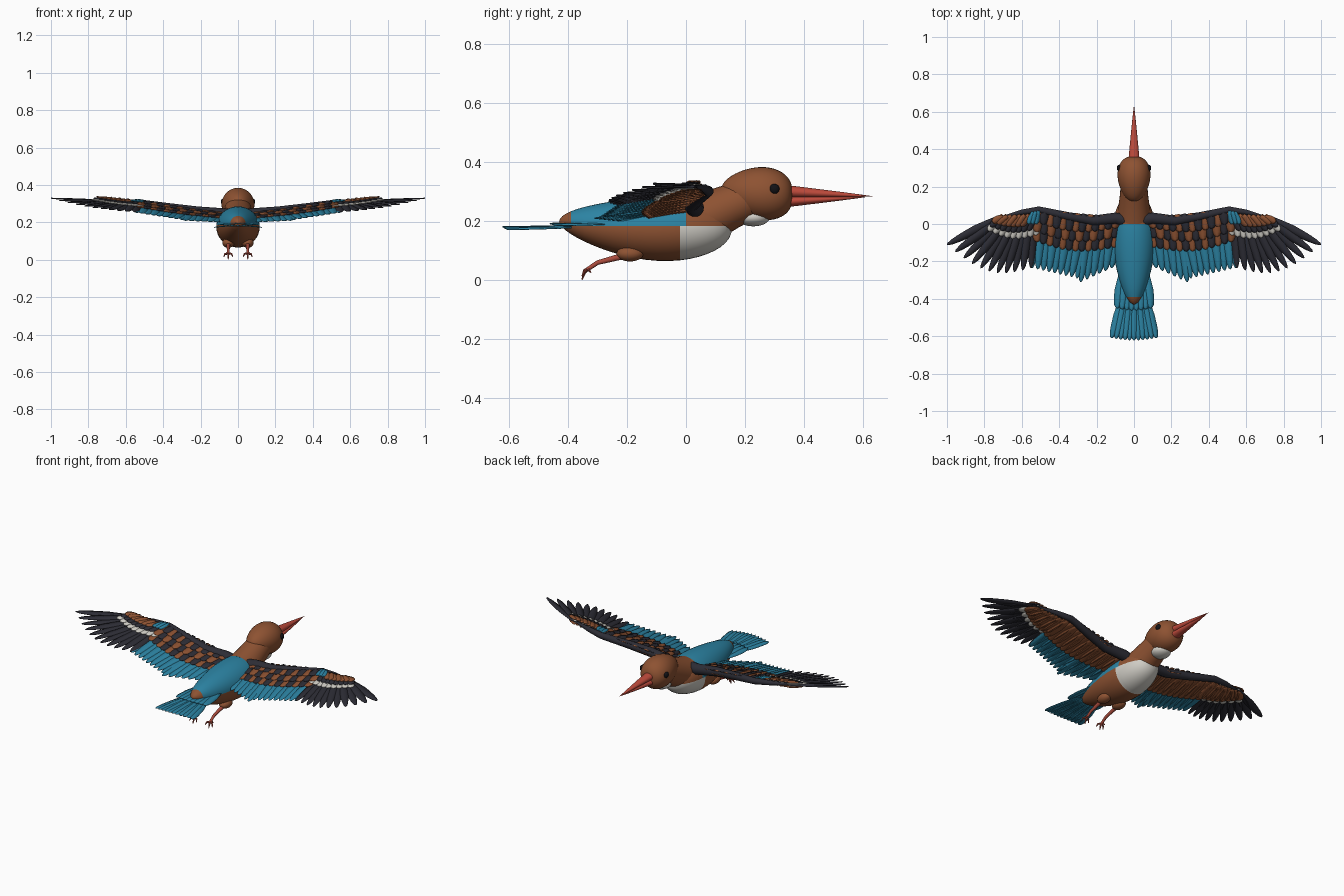
import bpy, bmesh, math
from mathutils import Vector

cube = bpy.data.objects.get("Cube")
if cube:
    bpy.data.objects.remove(cube, do_unlink=True)


def material(name, red, green, blue):
    mat = bpy.data.materials.new(name)
    mat.use_nodes = True
    colour = (red, green, blue, 1)
    mat.diffuse_color = colour
    mat.node_tree.nodes["Principled BSDF"].inputs["Base Color"].default_value = colour
    return mat


chestnut = material("chestnut", .27, .085, .032)
turquoise = material("turquoise", .025, .23, .37)
charcoal = material("charcoal", .026, .026, .036)
cream = material("cream_white", .63, .61, .56)
beak_red = material("beak_red", .52, .07, .045)
leg_red = material("leg_red", .4, .07, .045)
eye_black = material("eye_black", .006, .006, .008)


def finish(name, bm, materials):
    """Turn a bmesh into a smooth-shaded object."""
    bmesh.ops.recalc_face_normals(bm, faces=bm.faces)
    mesh = bpy.data.meshes.new(name)
    bm.to_mesh(mesh)
    bm.free()
    for mat in materials:
        mesh.materials.append(mat)
    part = bpy.data.objects.new(name, mesh)
    bpy.context.collection.objects.link(part)
    bpy.ops.object.select_all(action="DESELECT")
    part.select_set(True)
    bpy.context.view_layer.objects.active = part
    bpy.ops.object.shade_smooth_by_angle(angle=math.radians(40))
    return part


def skin(bm, rings):
    """Bridge closed rings of vertices and cap both ends."""
    for a, b in zip(rings, rings[1:]):
        for i in range(len(a)):
            bm.faces.new((a[i - 1], a[i], b[i], b[i - 1]))
    bm.faces.new(rings[0])
    bm.faces.new(rings[-1])


def circle(sides):
    return [(math.cos(math.tau * i / sides), math.sin(math.tau * i / sides)) for i in range(sides)]


def spindle(start, end, width, depth, profile, sag=0, steps=24):
    """Elliptical body between two (y, z) points; profile gives its fullness."""
    bm = bmesh.new()
    rings = []
    for i in range(steps + 1):
        u = (1 - math.cos(math.pi * i / steps)) / 2
        y, z = Vector(start).lerp(Vector(end), u)
        z -= sag * math.sin(math.pi * u)
        full = max(profile(u), .01)
        rings.append([bm.verts.new((c * width * full, y, z + s * depth * full))
                      for c, s in circle(36)])
    skin(bm, rings)
    return bm


def egg(lean, blunt):
    return lambda u: max(math.sin(math.pi * u ** lean), 0) ** blunt


def tube(name, points, radii, mat, sides=14):
    bm = bmesh.new()
    points = [Vector(p) for p in points]
    rings = []
    for i, (p, radius) in enumerate(zip(points, radii)):
        ahead = points[min(i + 1, len(points) - 1)] - points[max(i - 1, 0)]
        turn = ahead.to_track_quat("Z", "Y")
        rings.append([bm.verts.new(p + turn @ Vector((c, s, 0)) * radius) for c, s in circle(sides)])
    skin(bm, rings)
    finish(name, bm, [mat])


def ellipsoid(name, centre, size, mat):
    bm = bmesh.new()
    bmesh.ops.create_uvsphere(bm, u_segments=24, v_segments=14, radius=1)
    bmesh.ops.scale(bm, verts=bm.verts, vec=size)
    bmesh.ops.translate(bm, verts=bm.verts, vec=centre)
    finish(name, bm, [mat])


def feather_row(name, count, roots, tips, bulge, half, surface, materials, sharp=8, flip=1):
    """Ridged blades fanned between two root points and two tip points."""
    bm = bmesh.new()
    steps = 7
    for i in range(count):
        u = i / (count - 1)
        root = Vector(roots[0]).lerp(Vector(roots[1]), u)
        tip = Vector(tips[0]).lerp(Vector(tips[1]), u)
        tip.y -= bulge * math.sin(math.pi * u)
        across = (tip - root).orthogonal().normalized() * half
        rows = []
        for j in range(steps + 1):
            t = math.sin(math.pi / 2 * j / steps)
            width = max(min(1, .5 + 1.2 * t) * math.sqrt(max(1 - t ** sharp, 0)), .04)
            row = []
            for k in (-1, 0, 1):
                p = root.lerp(tip, t) + across * width * k
                z = surface(p.x, p.y) + .002 * (i % 2) * (1 - t) - .003 * abs(k)
                row.append(bm.verts.new((flip * p.x, p.y, z)))
            rows.append(row)
        for a, b in zip(rows, rows[1:]):
            for k in (0, 1):
                face = bm.faces.new((a[k], a[k + 1], b[k + 1], b[k]))
                face.material_index = i % len(materials)
    part = finish(name, bm, materials)
    solid = part.modifiers.new("thickness", "SOLIDIFY")
    solid.thickness = .0025
    solid.offset = 0


# Body: blue back, white breast, chestnut elsewhere
BACK, RUMP, BREAST, SIDE = 0, -.39, -.02, .185
bm = spindle((-.43, .2), (.156, .187), .116, .11, egg(1.5, .36), sag=.018)
for axis, cut in (("Y", BACK), ("Y", RUMP), ("Y", BREAST), ("Z", SIDE)):
    normal = Vector((0, axis == "Y", axis == "Z"))
    bmesh.ops.bisect_plane(bm, geom=bm.verts[:] + bm.edges[:] + bm.faces[:],
                           plane_co=normal * cut, plane_no=normal)
for face in bm.faces:
    c = face.calc_center_median()
    if c.z > SIDE:
        face.material_index = 1 if RUMP < c.y < BACK else 0
    else:
        face.material_index = 2 if c.y > BREAST else 0
finish("body", bm, [chestnut, turquoise, cream])

# Neck, head and throat
tube("neck", [(0, .03, .2), (0, .09, .222), (0, .15, .25), (0, .22, .28)],
     [.09, .084, .076, .07], chestnut, 28)
finish("head", spindle((.118, .3), (.361, .29), .088, .09, egg(1.36, .33)), [chestnut])
ellipsoid("throat_patch", (0, .228, .213), (.052, .056, .03), cream)

# Beak in two halves
for name, base, tip, depth in (("upper_beak", .301, (.633, .285), .022),
                               ("lower_beak", .267, (.615, .283), .019)):
    finish(name, spindle((.34, base), tip, .03, depth, lambda u: (1 - u) ** .88), [beak_red])


def wing(lift):
    """Slanted wing surface raised by lift."""
    return lambda x, y: .23 + .118 * x + .16 * y + lift


for label, s in (("left", 1), ("right", -1)):
    # Flight feathers
    feather_row(label + "_primaries", 11, [(.54, .03), (.72, .035)], [(.55, -.235), (1, -.11)],
                .08, .025, wing(0), [charcoal], 3, s)
    feather_row(label + "_tertials", 6, [(.09, -.03), (.25, -.03)], [(.12, -.235), (.285, -.31)],
                0, .028, wing(-.002), [turquoise], 3, s)
    feather_row(label + "_secondaries", 9, [(.25, -.03), (.53, -.01)],
                [(.305, -.29), (.545, -.235)], 0, .027, wing(-.002), [turquoise], 3, s)

    # Chequered arm coverts in three ranks
    checks = [chestnut, charcoal]
    for rank, name in enumerate(("greater", "median", "lesser")):
        root_y, tip_y = .03 * rank - .02, .052 * rank - .125
        feather_row(f"{label}_{name}_coverts", 13 - rank % 2,
                    [(.09, root_y), (.51, root_y + .035)], [(.11, tip_y), (.52, tip_y + .03)],
                    .035, .024, wing(.005 + .005 * rank), checks, flip=s)
        checks = checks[::-1]

    # Hand coverts: white band, dark band, chestnut patch
    for rank, mat in enumerate((cream, charcoal, chestnut)):
        feather_row(f"{label}_{mat.name}_hand_coverts", 9 - rank,
                    [(.52 + .02 * rank, .03 + .01 * rank), (.7, .04)],
                    [(.525 + .04 * rank, .025 * rank - .06), (.78 - .012 * rank, .023 * rank - .035)],
                    .03 - .01 * rank, .02, wing(.007 + .005 * rank), [mat], flip=s)
    feather_row(label + "_wrist_coverts", 3, [(.51, .07), (.54, .065)], [(.525, 0), (.565, 0)],
                0, .014, wing(.02), [turquoise], flip=s)

    # Underwing lining
    feather_row(label + "_under_arm_coverts", 13, [(.1, .04), (.52, .07)],
                [(.12, -.13), (.54, -.11)], .03, .027, wing(-.009), [chestnut], flip=s)
    feather_row(label + "_under_white_coverts", 7, [(.53, .02), (.7, .03)],
                [(.54, -.105), (.785, -.04)], .03, .022, wing(-.006), [cream], flip=s)
    feather_row(label + "_under_hand_coverts", 9, [(.52, .06), (.7, .045)],
                [(.54, -.09), (.765, -.015)], .025, .024, wing(-.011), [chestnut], flip=s)

    # Dark leading edge from shoulder to hand
    edge = [(.05, .02), (.1, .03), (.22, .018), (.35, .04), (.51, .076), (.6, .063), (.72, .034)]
    tube(label + "_leading_edge", [(s * x, y, wing(0)(x, y)) for x, y in edge],
         [.034, .031, .027, .023, .018, .014, .004], charcoal)

    # Eye, leg and foot
    ellipsoid(label + "_eye", (s * .08, .3, .31), (.012, .017, .017), eye_black)
    foot = s * .052
    ellipsoid(label + "_thigh", (foot, -.19, .09), (.032, .046, .026), chestnut)
    tube(label + "_shank", [(foot, -.2, .086), (foot, -.3, .06), (foot, -.345, .03)],
         [.012, .008, .007], leg_red)
    ankle = Vector((foot, -.338, .036))
    for name, reach in (("inner", (-.024, -.014, -.02)), ("middle", (0, -.015, -.034)),
                        ("outer", (.024, -.014, -.022)), ("hind", (.01, .016, -.01))):
        toe = Vector(reach)
        toe.x *= s
        knuckle = ankle + toe / 2 + Vector((toe.x / 4, 0, .005))
        tube(f"{label}_{name}_toe", [ankle, knuckle, ankle + toe], [.006, .005, .002], leg_red, 8)

# Tail fan and the coverts above it
feather_row("tail_feathers", 11, [(-.065, -.39), (.065, -.39)], [(-.12, -.61), (.12, -.61)],
            .012, .02, lambda x, y: .183 - .5 * x * x, [turquoise])
feather_row("tail_coverts", 8, [(-.07, -.27), (.07, -.27)], [(-.09, -.45), (.09, -.45)],
            .012, .024, lambda x, y: .194 - .5 * x * x, [turquoise])
